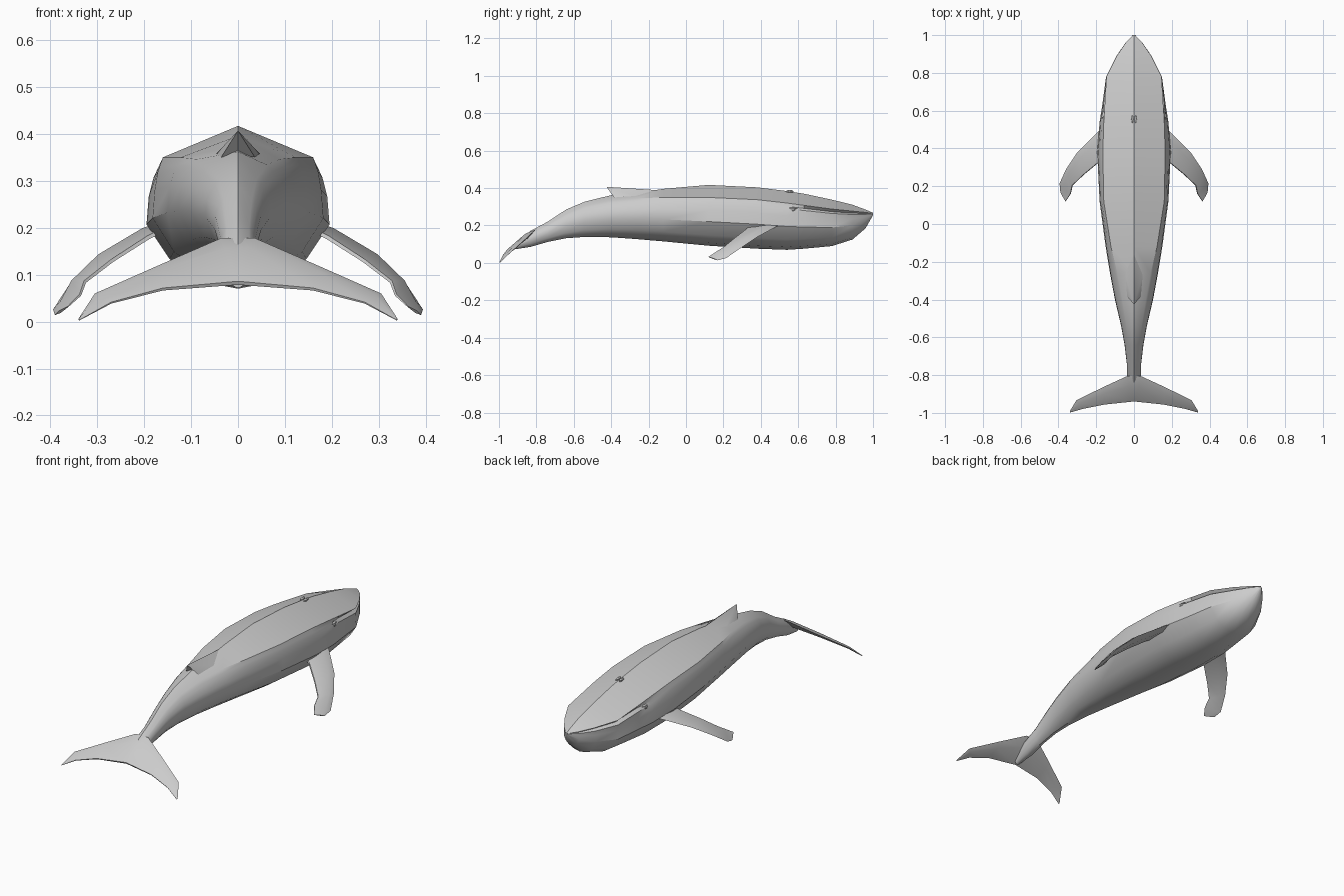
import bpy, bmesh, math
from mathutils import Vector

if "Cube" in bpy.data.objects:
    bpy.data.objects.remove(bpy.data.objects["Cube"])


def finish(name, bm, angle=32):
    bmesh.ops.remove_doubles(bm, verts=bm.verts, dist=0.0004)
    bmesh.ops.recalc_face_normals(bm, faces=bm.faces)
    me = bpy.data.meshes.new(name)
    bm.to_mesh(me)
    bm.free()
    ob = bpy.data.objects.new(name, me)
    bpy.context.collection.objects.link(ob)
    bpy.ops.object.select_all(action='DESELECT')
    ob.select_set(True)
    bpy.context.view_layer.objects.active = ob
    bpy.ops.object.shade_smooth_by_angle(angle=math.radians(angle))
    return ob


def loft(name, rings, angle=32):
    bm = bmesh.new()
    loops = [[bm.verts.new(p) for p in r] for r in rings]
    n = len(loops[0])
    for a, b in zip(loops, loops[1:]):
        for i in range(n):
            j = (i + 1) % n
            bm.faces.new((a[i], a[j], b[j], b[i]))
    bm.faces.new(loops[0])
    bm.faces.new(loops[-1])
    return finish(name, bm, angle)


def mirror(points):
    return [(-x, y, z) for x, y, z in points]


# Body: y, top z, bottom z, half width, back crease x, back crease z, mouth groove depth
stations = [
    (1.00, .268, .255, .006, .005, .264, 0),
    (.96, .285, .185, .045, .044, .270, .006),
    (.89, .311, .125, .092, .091, .277, .016),
    (.78, .338, .090, .148, .146, .288, .018),
    (.63, .370, .076, .168, .155, .308, .014),
    (.54, .384, .070, .182, .160, .320, 0),
    (.38, .404, .076, .195, .165, .338, 0),
    (.12, .417, .092, .182, .160, .350, 0),
    (-.12, .396, .115, .150, .122, .350, 0),
    (-.26, .374, .127, .127, .088, .346, 0),
    (-.40, .362, .137, .101, .062, .334, 0),
    (-.54, .328, .139, .068, .040, .304, 0),
    (-.64, .286, .132, .050, .030, .262, 0),
    (-.74, .220, .112, .038, .024, .202, 0),
    (-.83, .172, .086, .036, .024, .160, 0),
    (-.92, .100, .072, .014, .010, .096, 0),
]


def body_ring(y, top, bot, w, sx, sz, groove):
    def at(f):
        return sz + (bot - sz) * f
    half = [(sx, y, sz),
            (sx + (w - sx) * .3 - groove, y, at(.07)),
            (sx + (w - sx) * .5, y, at(.12)),
            (w * .975, y, at(.27)),
            (w, y, at(.50)),
            (w * .75, y, at(.78)),
            (w * .42, y, at(.94))]
    return [(0, y, top)] + half + [(0, y, bot)] + mirror(half[::-1])


loft("whale_body", [body_ring(*s) for s in stations])


def blade_ring(lead, trail, t, n):
    a, b, n = Vector(lead), Vector(trail), Vector(n).normalized()
    return [a, a.lerp(b, .35) + n * t, b + n * t * .3,
            b - n * t * .3, a.lerp(b, .35) - n * t]


# Pectoral flippers: leading point, trailing point, thickness
flipper = [((.150, .53, .205), (.140, .34, .205), .014),
           ((.195, .485, .195), (.190, .325, .180), .014),
           ((.300, .380, .138), (.268, .260, .130), .012),
           ((.360, .290, .078), (.326, .205, .085), .010),
           ((.394, .215, .026), (.336, .160, .057), .008),
           ((.390, .170, .014), (.362, .120, .032), .003)]
for name, side in (("right_flipper", 1), ("left_flipper", -1)):
    rings = []
    for lead, trail, t in flipper:
        ring = blade_ring(lead, trail, t, (.7, -.1, .7))
        rings.append([(side * p[0], p[1], p[2]) for p in ring])
    loft(name, rings)

# Tail flukes, lofted right across from tip to tip
fluke = [((.036, -.805, .178), (.004, -.938, .082), .014),
         ((.160, -.862, .124), (.160, -.955, .069), .010),
         ((.305, -.933, .060), (.270, -.978, .040), .006),
         ((.340, -.992, .006), (.338, -.998, .003), .002)]
right = [[tuple(p) for p in blade_ring(a, b, t, (0, -.45, .9))] for a, b, t in fluke]
loft("tail_flukes", [mirror(r) for r in right[::-1]] + right)

# Dorsal fin: swept wedge with a hooked tip
bm = bmesh.new()
v = [bm.verts.new(p) for p in ((0, -.14, .388), (.046, -.27, .358), (.036, -.385, .350),
                               (0, -.425, .407), (0, -.365, .358),
                               (-.036, -.385, .350), (-.046, -.27, .358))]
for f in ((0, 1, 3), (1, 2, 3), (2, 4, 3), (4, 5, 3), (5, 6, 3), (6, 0, 3),
          (0, 6, 4, 1), (1, 4, 2), (6, 5, 4)):
    bm.faces.new([v[i] for i in f])
finish("dorsal_fin", bm, 25)


def bump(name, loc, size):
    bm = bmesh.new()
    bmesh.ops.create_uvsphere(bm, u_segments=8, v_segments=5, radius=1)
    for p in bm.verts:
        p.co = Vector([c * s + o for c, s, o in zip(p.co, size, loc)])
    finish(name, bm)


# Eyes and paired blowhole ridges
for name, s in (("right", 1), ("left", -1)):
    bump(name + "_eye", (s * .162, .57, .284), (.010, .017, .010))
    bump(name + "_eyelid", (s * .160, .572, .293), (.009, .026, .005))
    bump(name + "_blowhole", (s * .010, .555, .382), (.007, .022, .008))
